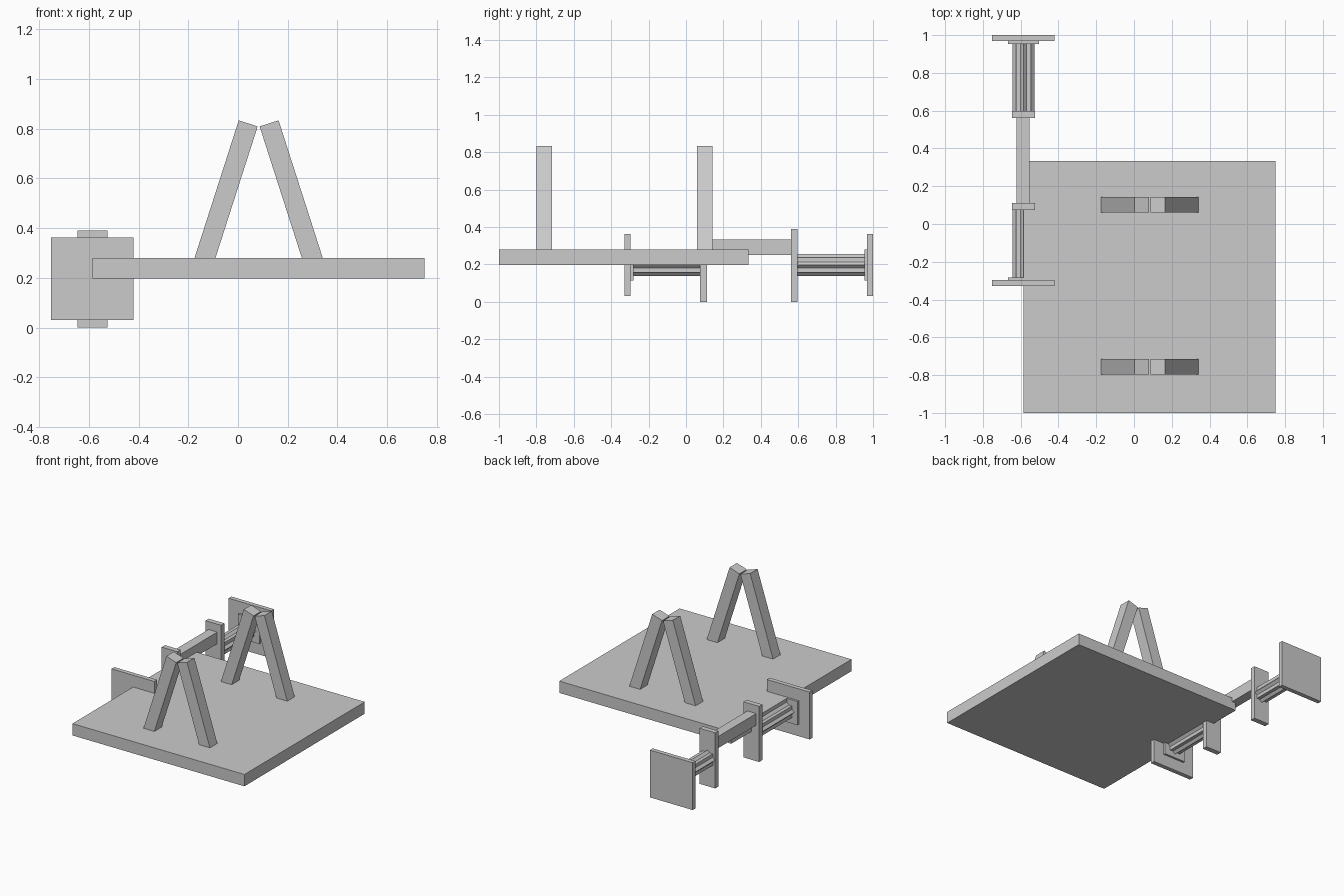
import bpy, bmesh
from math import cos, sin, pi, radians
from mathutils import Vector

if "Cube" in bpy.data.objects:
    bpy.data.objects.remove(bpy.data.objects["Cube"])


def prism(name, outline, y0, y1):
    """Extrude an (x, z) outline along y."""
    bm = bmesh.new()
    face = bm.faces.new([bm.verts.new((x, y0, z)) for x, z in outline])
    ext = bmesh.ops.extrude_face_region(bm, geom=[face])
    moved = [v for v in ext["geom"] if isinstance(v, bmesh.types.BMVert)]
    bmesh.ops.translate(bm, verts=moved, vec=(0, y1 - y0, 0))
    bmesh.ops.recalc_face_normals(bm, faces=bm.faces)
    mesh = bpy.data.meshes.new(name)
    bm.to_mesh(mesh)
    bm.free()
    obj = bpy.data.objects.new(name, mesh)
    bpy.context.collection.objects.link(obj)
    return obj


def box(name, x0, x1, y0, y1, z0, z1):
    return prism(name, [(x0, z0), (x1, z0), (x1, z1), (x0, z1)], y0, y1)


def square(name, cx, cz, half, y0, y1):
    return box(name, cx - half, cx + half, y0, y1, cz - half, cz + half)


# Platform
box("platform", -0.585, 0.75, -1.0, 0.334, 0.197, 0.28)

# A-frames: two leaning beams each, mirrored about x = 0.083
MID = 0.083
tilt = radians(17.8)
along = Vector((sin(tilt), cos(tilt)))
side = Vector((cos(tilt), -sin(tilt))) * 0.04
top = Vector((0.041, 0.821))
foot = top - along * 0.615
beam = [foot - side, foot + side, top + side, top - side]
for label, y in (("front", -0.757), ("back", 0.101)):
    prism(label + "_left_beam", [(p.x, p.y) for p in beam], y - 0.041, y + 0.041)
    prism(label + "_right_beam", [(2 * MID - p.x, p.y) for p in beam], y - 0.041, y + 0.041)

# Connecting bar
box("connecting_bar", -0.623, -0.554, 0.09, 0.58, 0.252, 0.334)

# Mirrored end assemblies: bracket, eight-pointed ribbed shaft, collar, end plate
CX, CZ, CY = -0.585, 0.197, 0.336
R = 0.058
r = R * cos(pi / 4) / cos(pi / 8)
star = [(CX + (r if i % 2 else R) * cos(i * pi / 8),
         CZ + (r if i % 2 else R) * sin(i * pi / 8)) for i in range(16)]
for label, s in (("front", -1), ("back", 1)):
    def span(a, b):
        return sorted((CY + s * a, CY + s * b))
    y0, y1 = span(0.225, 0.261)
    box(label + "_bracket", -0.645, -0.524, y0, y1, 0.0, 0.39)
    prism(label + "_ribbed_shaft", star, *span(0.25, 0.625))
    square(label + "_collar", CX, CZ, 0.083, *span(0.618, 0.634))
    square(label + "_end_plate", CX - 0.001, CZ, 0.166, *span(0.633, 0.664))
